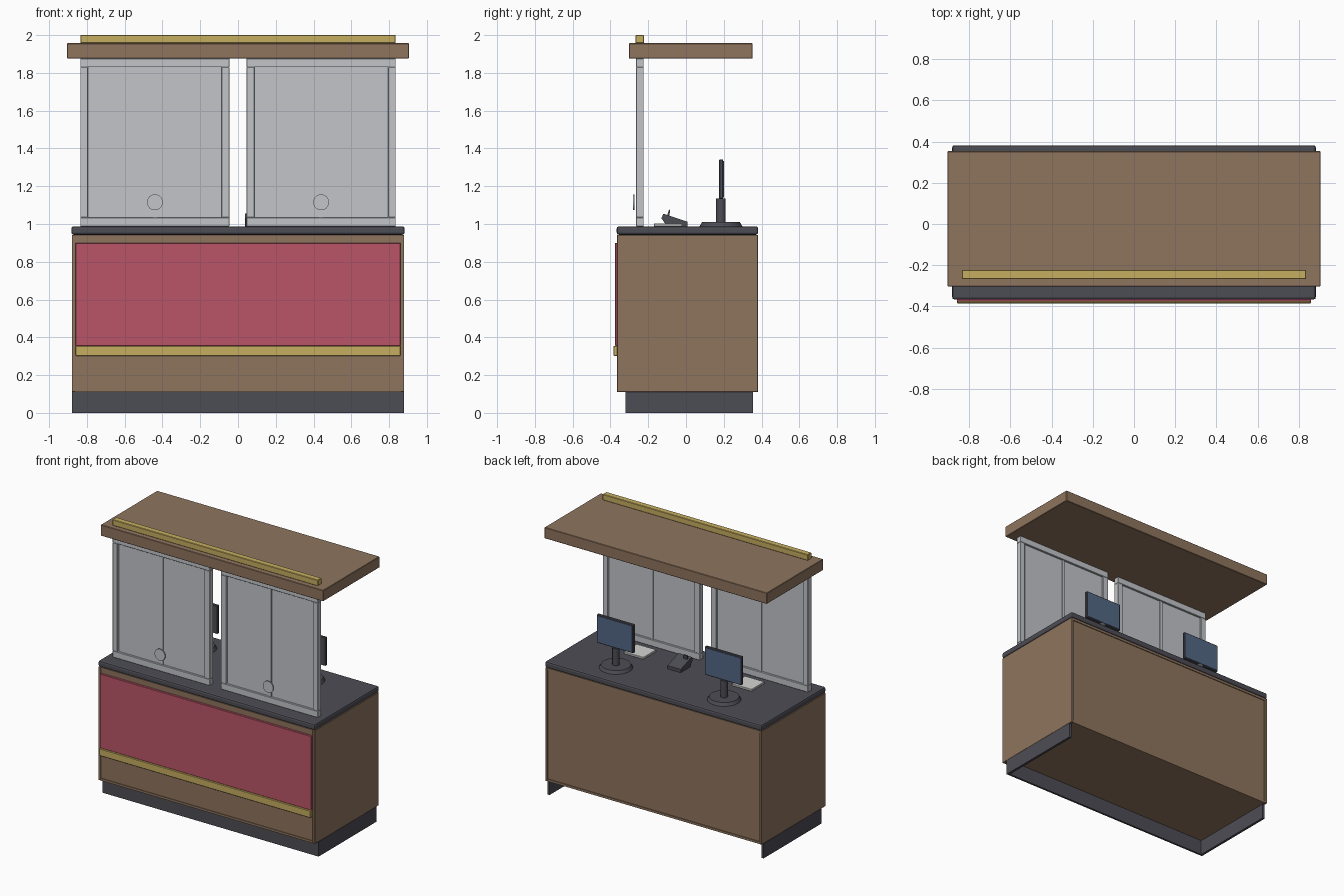
import bpy, bmesh, math
from mathutils import Matrix

cube = bpy.data.objects.get("Cube")
if cube:
    bpy.data.objects.remove(cube, do_unlink=True)


def material(name, r, g, b):
    m = bpy.data.materials.new(name)
    m.use_nodes = True
    m.diffuse_color = (r, g, b, 1)
    m.node_tree.nodes["Principled BSDF"].inputs["Base Color"].default_value = (r, g, b, 1)
    return m


wood = material("brown wood", .275, .178, .112)
red = material("rose red", .49, .09, .138)
gold = material("brass", .565, .42, .118)
dark = material("charcoal", .073, .073, .09)
grey = material("light grey", .54, .56, .585)
blue = material("screen blue", .087, .138, .238)
white = material("off white", .66, .66, .65)


def finish(name, bm, mat, bevel=0, segments=1):
    mesh = bpy.data.meshes.new(name)
    bm.to_mesh(mesh)
    bm.free()
    ob = bpy.data.objects.new(name, mesh)
    bpy.context.collection.objects.link(ob)
    mesh.materials.append(mat)
    if bevel:
        mod = ob.modifiers.new("Bevel", 'BEVEL')
        mod.width, mod.segments = bevel, segments
    return ob


def box(name, x, y, z, mat, bevel=0, segments=1):
    """Box from (min, max) ranges."""
    bm = bmesh.new()
    bmesh.ops.create_cube(bm, size=1)
    for v in bm.verts:
        for i, (lo, hi) in enumerate((x, y, z)):
            v.co[i] = lo if v.co[i] < 0 else hi
    return finish(name, bm, mat, bevel, segments)


def cylinder(name, centre, r1, r2, depth, mat, axis='Z'):
    bm = bmesh.new()
    turn = Matrix.Rotation(math.pi / 2, 4, 'X') if axis == 'Y' else Matrix()
    bmesh.ops.create_cone(bm, cap_ends=True, segments=32, radius1=r1, radius2=r2,
                          depth=depth, matrix=Matrix.Translation(centre) @ turn)
    ob = finish(name, bm, mat)
    bpy.context.view_layer.objects.active = ob
    ob.select_set(True)
    bpy.ops.object.shade_smooth_by_angle(angle=math.radians(40))
    ob.select_set(False)
    return ob


def extrude_x(name, profile, x0, x1, mat):
    """Side profile in (y, z) extruded along x."""
    bm = bmesh.new()
    face = bm.faces.new([bm.verts.new((x0, y, z)) for y, z in profile])
    out = bmesh.ops.extrude_face_region(bm, geom=[face])["geom"]
    bmesh.ops.translate(bm, vec=(x1 - x0, 0, 0),
                        verts=[g for g in out if isinstance(g, bmesh.types.BMVert)])
    bmesh.ops.recalc_face_normals(bm, faces=bm.faces)
    return finish(name, bm, mat)


# Counter carcass, with end panels standing proud of the front and back
inner = (-.862, .862)
for side, s in (("left", 1), ("right", -1)):
    ends = sorted((s * .862, s * .88))
    box(f"{side}_end_panel", ends, (-.365, .38), (.11, .943), wood, .002)
    box(f"{side}_plinth", ends, (-.305, .355), (0, .11), dark)
box("front_plinth", (-.88, .88), (-.32, -.305), (0, .11), dark)
box("carcass_bottom", inner, (-.363, .378), (.11, .126), wood)
box("carcass_top", inner, (-.363, .378), (.926, .943), wood)
box("front_panel", inner, (-.358, -.342), (.126, .926), wood)
box("back_panel", inner, (.354, .372), (.126, .926), wood)
box("red_front_panel", (-.86, .86), (-.376, -.358), (.355, .9), red, .002)
box("front_trim", (-.86, .86), (-.385, -.358), (.302, .355), gold, .003)
box("countertop", (-.882, .882), (-.367, .382), (.943, .988), dark, .012, 2)

# Canopy
box("canopy", (-.905, .905), (-.303, .353), (1.876, 1.957), wood, .003)
box("canopy_trim", (-.835, .835), (-.267, -.222), (1.957, 2), gold, .003)

for side, s in (("left", 1), ("right", -1)):
    def span(a, b):
        return sorted((s * a, s * b))

    # Framed window with speaking disc
    depth = (-.265, -.224)
    box(f"{side}_window_bottom_rail", span(.045, .835), depth, (.988, 1.035), grey, .002)
    box(f"{side}_window_top_rail", span(.045, .835), depth, (1.83, 1.876), grey, .002)
    box(f"{side}_window_inner_stile", span(.045, .088), depth, (1.035, 1.83), grey, .002)
    box(f"{side}_window_outer_stile", span(.795, .835), depth, (1.035, 1.83), grey, .002)
    box(f"{side}_window_mullion", span(.43, .45), (-.257, -.232), (1.035, 1.83), grey)
    box(f"{side}_window_pane", span(.088, .795), (-.25, -.239), (1.035, 1.83), grey)
    cylinder(f"{side}_speaking_disc", (s * .44, -.277, 1.115), .042, .042, .008, grey, 'Y')

    # Monitor facing the staff side
    x = s * .44
    cylinder(f"{side}_monitor_base", (x, .185, .999), .113, .1, .022, dark)
    cylinder(f"{side}_monitor_pole", (x, .185, 1.07), .025, .025, .13, dark)
    box(f"{side}_monitor_body", (x - .15, x + .15), (.175, .197), (1.133, 1.342), dark, .004)
    box(f"{side}_monitor_screen", (x - .142, x + .142), (.196, .2), (1.141, 1.334), blue)

    # Writing pad
    box(f"{side}_desk_pad", (x - .08, x + .08), (-.17, -.02), (.988, 1.003), white, .002)

# Desk telephone
extrude_x("telephone_body", [(-.10, .988), (.008, .988), (.008, 1.012), (-.12, 1.055),
                             (-.13, 1.03)], .037, .145, dark)
extrude_x("telephone_handset", [(-.1, 1.045), (-.088, 1.041), (-.084, 1.074), (-.09, 1.076)],
          .05, .08, dark)
